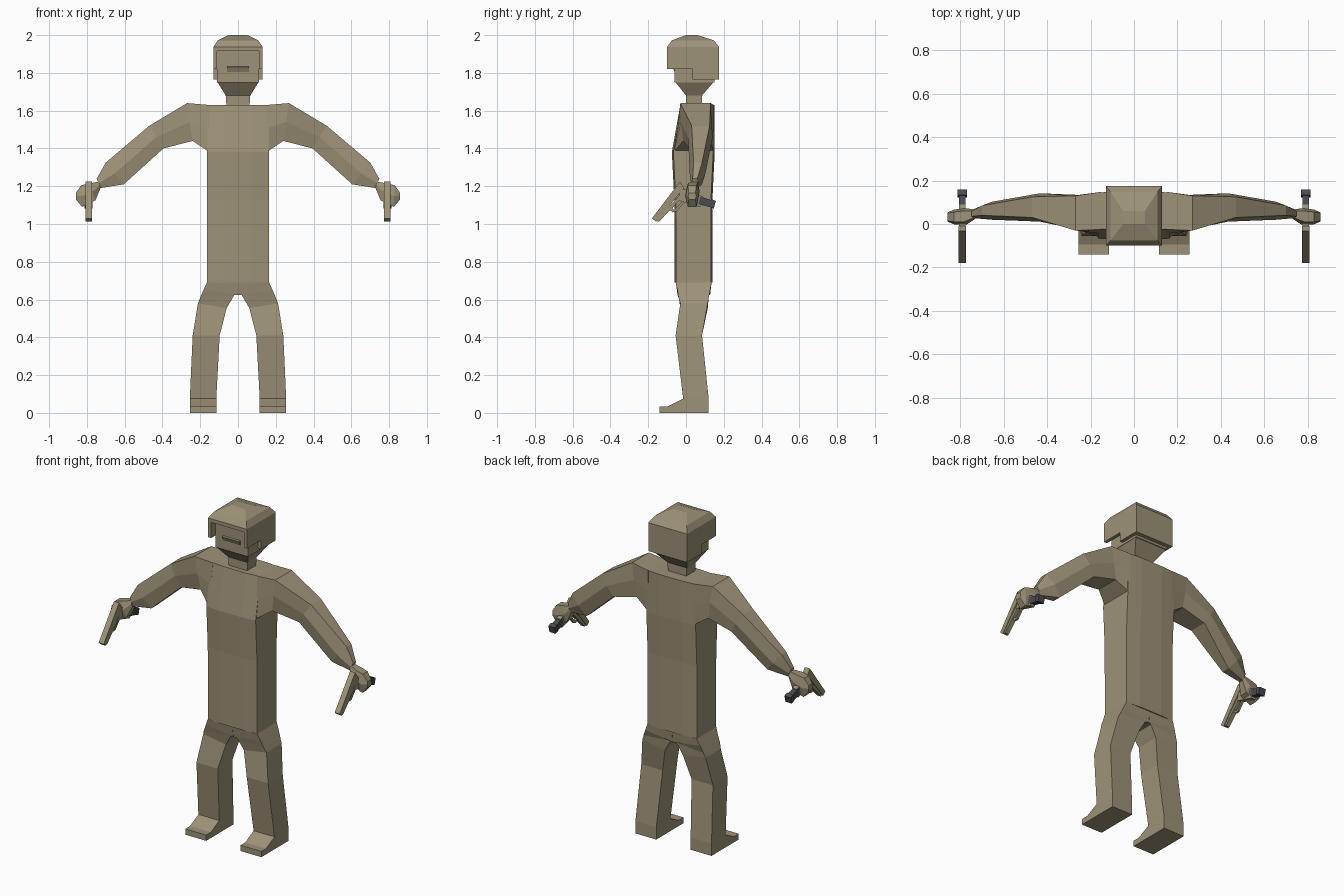
import bpy, bmesh


def material(name, rgb):
    m = bpy.data.materials.new(name)
    m.diffuse_color = (*rgb, 1)
    return m


TAN = material("tan", (0.34, 0.29, 0.19))
DARK = material("dark_metal", (0.07, 0.07, 0.08))


def loft(name, rings, mat=TAN, mirror=False):
    """Skin equal-sized rings of points, capping both ends."""
    bm = bmesh.new()
    loops = [[bm.verts.new(p) for p in r] for r in rings]
    n = len(loops[0])
    for a, b in zip(loops, loops[1:]):
        for i in range(n):
            j = (i + 1) % n
            bm.faces.new((a[i], a[j], b[j], b[i]))
    bm.faces.new(loops[0])
    bm.faces.new(loops[-1])
    bmesh.ops.recalc_face_normals(bm, faces=bm.faces)
    me = bpy.data.meshes.new(name)
    bm.to_mesh(me)
    bm.free()
    me.materials.append(mat)
    ob = bpy.data.objects.new(name, me)
    bpy.context.collection.objects.link(ob)
    if mirror:
        mod = ob.modifiers.new("mirror", 'MIRROR')
        mod.use_mirror_merge = False
    return ob


def plate(name, yz, x0, x1, mat=TAN, mirror=False):
    """Extrude a side profile from x0 to x1."""
    return loft(name, [[(x, y, z) for y, z in yz] for x in (x0, x1)], mat, mirror)


def rect(hx, y0, y1, z):
    return [(-hx, y0, z), (hx, y0, z), (hx, y1, z), (-hx, y1, z)]


def body_ring(hx, y0, y1, z, b=0.008):
    """Rectangle whose front and back are slightly rounded."""
    m = hx * 0.45
    return [(-hx, y0 + b, z), (-m, y0, z), (m, y0, z), (hx, y0 + b, z),
            (hx, y1 - b, z), (m, y1, z), (-m, y1, z), (-hx, y1 - b, z)]


def limb_ring(top, bottom, b):
    """Six-sided section; top and bottom edges are (x, z, y front, y back)."""
    (xt, zt, f, k), (xb, zb, g, l) = top, bottom
    xm, zm = (xt + xb) / 2, (zt + zb) / 2
    return [(xt, f, zt), (xt, k, zt), (xm, (k + l) / 2 + b, zm),
            (xb, l, zb), (xb, g, zb), (xm, (f + g) / 2 - b, zm)]


# Torso
loft("torso", [body_ring(0.165, *r) for r in (
    (-0.06, 0.14, 0.69), (-0.062, 0.14, 1.13), (-0.075, 0.152, 1.38), (-0.03, 0.152, 1.63))])

# Arms
loft("arm", [limb_ring(*r) for r in (
    ((0.15, 1.63, -0.025, 0.148), (0.15, 1.38, -0.065, 0.145), 0),
    ((0.27, 1.64, -0.03, 0.13), (0.24, 1.44, -0.015, 0.13), 0.004),
    ((0.47, 1.52, 0.03, 0.125), (0.395, 1.40, 0.02, 0.13), 0.014),
    ((0.70, 1.325, 0.04, 0.085), (0.605, 1.21, 0.035, 0.085), 0.018),
    ((0.748, 1.24, 0.035, 0.06), (0.73, 1.19, 0.035, 0.06), 0.008))], mirror=True)

# Fists
loft("fist", [limb_ring(*r) for r in (
    ((0.735, 1.225, 0.03, 0.06), (0.728, 1.19, 0.03, 0.06), 0.006),
    ((0.785, 1.215, 0.01, 0.06), (0.755, 1.125, 0.01, 0.06), 0.012),
    ((0.83, 1.205, 0.01, 0.055), (0.825, 1.09, 0.01, 0.055), 0.012),
    ((0.858, 1.165, 0.015, 0.05), (0.858, 1.13, 0.015, 0.05), 0.004))], mirror=True)

# Legs, as (inner x, z), (outer x, z), front, back
legs = (((0, 0.70), (0.165, 0.69), -0.055, 0.135),
        ((0.001, 0.625), (0.183, 0.65), -0.045, 0.128),
        ((0.02, 0.623), (0.20, 0.61), -0.04, 0.12),
        ((0.06, 0.555), (0.212, 0.58), -0.03, 0.115),
        ((0.097, 0.41), (0.24, 0.41), -0.055, 0.085),
        ((0.115, 0.075), (0.255, 0.075), -0.015, 0.12))
loft("leg", [[(a[0], f, a[1]), (b[0], f, b[1]), (b[0], k, b[1]), (a[0], k, a[1])]
             for a, b, f, k in legs], mirror=True)

# Feet
plate("foot", [(0.12, 0), (-0.14, 0), (-0.14, 0.035), (-0.095, 0.035),
               (-0.015, 0.075), (0.12, 0.075)], 0.115, 0.255, mirror=True)

# Neck and jaw, then face
loft("neck", [rect(*r) for r in (
    (0.06, 0.0, 0.085, 1.61), (0.065, 0.0, 0.085, 1.68),
    (0.108, -0.055, 0.145, 1.75))])
loft("face", [rect(*r) for r in (
    (0.11, -0.06, 0.15, 1.75), (0.11, -0.06, 0.15, 1.93))])
plate("mouth_guard", [(-0.055, 1.835), (-0.072, 1.832), (-0.055, 1.795)], -0.058, 0.058)

# Helmet crown, stepped side flaps and back wall
loft("helmet_crown", [rect(*r) for r in (
    (0.13, -0.10, 0.175, 1.915), (0.13, -0.10, 0.175, 1.937),
    (0.108, -0.075, 0.148, 1.972), (0.05, 0.0, 0.06, 2.0))])
plate("helmet_side", [(-0.10, 1.82), (0.035, 1.82), (0.035, 1.765), (0.175, 1.765),
                      (0.175, 1.916), (-0.10, 1.916)], 0.11, 0.13, mirror=True)
plate("helmet_back", [(0.145, 1.765), (0.175, 1.765), (0.175, 1.916), (0.145, 1.916)],
      -0.11, 0.11)

# Pistols pointing forward and down
plate("pistol_slide", [(-0.18, 1.03), (-0.158, 1.012), (-0.01, 1.192), (-0.032, 1.225)],
      0.774, 0.808, mirror=True)
plate("pistol_frame", [(-0.165, 1.02), (-0.143, 1.012), (-0.03, 1.13), (0.0, 1.185)],
      0.778, 0.804, mirror=True)
plate("pistol_grip", [(-0.03, 1.18), (0.0, 1.185), (0.09, 1.145), (0.075, 1.09),
                      (-0.045, 1.125)], 0.776, 0.806, mirror=True)
plate("trigger_guard_front", [(-0.092, 1.078), (-0.08, 1.09), (-0.06, 1.072), (-0.07, 1.062)],
      0.785, 0.797, mirror=True)
plate("trigger_guard_bottom", [(-0.07, 1.062), (-0.062, 1.075), (-0.02, 1.12), (-0.008, 1.115),
                               (-0.05, 1.066)], 0.785, 0.797, mirror=True)
plate("magazine", [(0.075, 1.145), (0.135, 1.126), (0.125, 1.09), (0.065, 1.105)],
      0.775, 0.807, DARK, True)
plate("magazine_base", [(0.133, 1.132), (0.158, 1.122), (0.147, 1.082), (0.122, 1.092)],
      0.77, 0.812, DARK, True)
